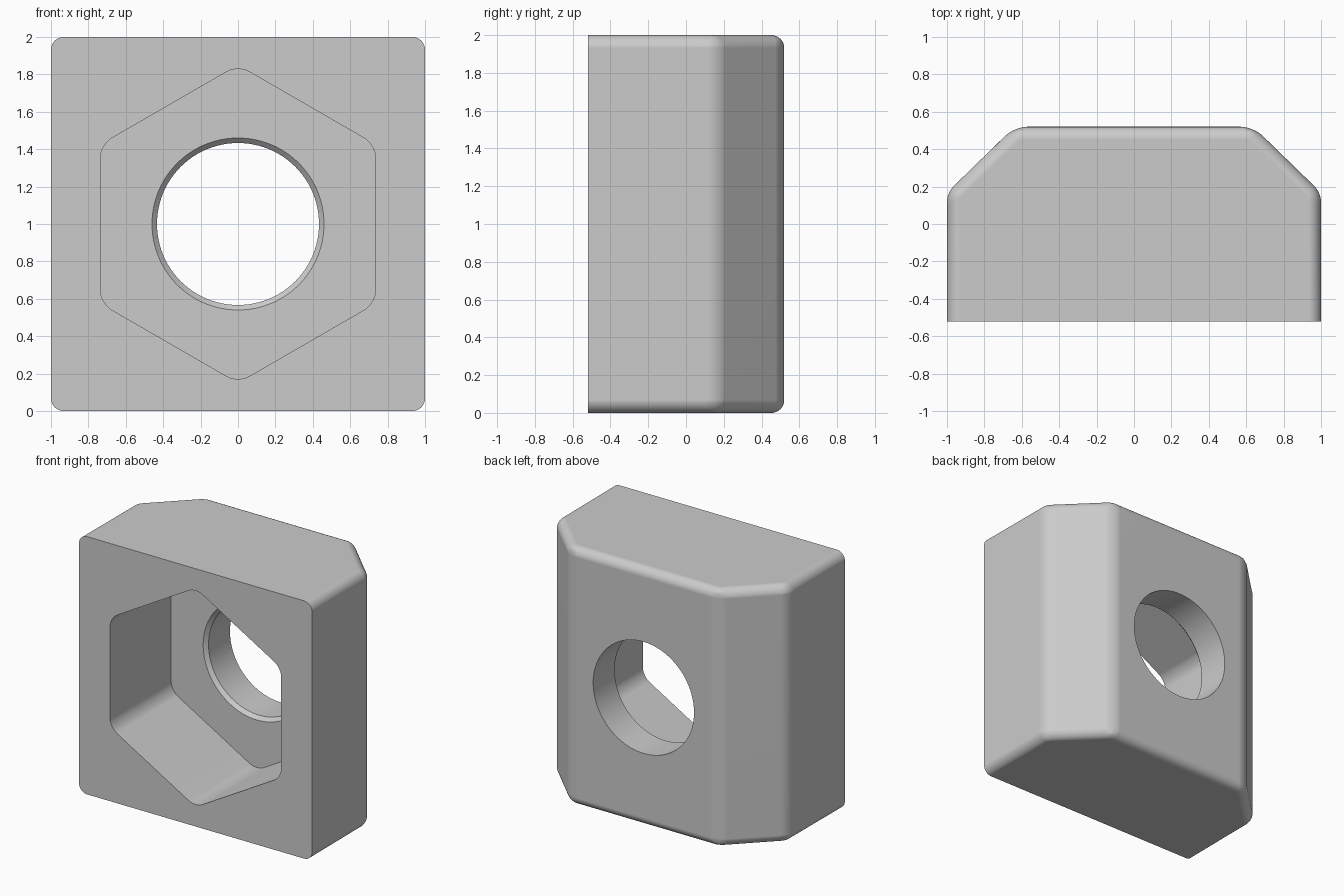
import bpy, bmesh, math
from mathutils import Matrix

if "Cube" in bpy.data.objects:
    bpy.data.objects.remove(bpy.data.objects["Cube"], do_unlink=True)

ROUND = 0.068        # edge radius
FRONT, BACK = -0.52, 0.52
FLOOR = 0.23         # bottom of the hexagonal pocket
BORE, RIM = 0.433, 0.46

grey = bpy.data.materials.new("plain grey")
grey.use_nodes = True
colour = (0.6, 0.6, 0.6, 1)
grey.diffuse_color = colour
grey.node_tree.nodes["Principled BSDF"].inputs["Base Color"].default_value = colour


def loft(rings):
    """Closed solid through matching rings of points."""
    bm = bmesh.new()
    loops = [[bm.verts.new(p) for p in ring] for ring in rings]
    n = len(loops[0])
    for a, b in zip(loops, loops[1:]):
        for i in range(n):
            j = (i + 1) % n
            bm.faces.new((a[i], a[j], b[j], b[i]))
    bm.faces.new(loops[0])
    bm.faces.new(loops[-1])
    bmesh.ops.recalc_face_normals(bm, faces=bm.faces)
    return bm


def ring(radius, y, sides):
    """Ring around the bore axis with a corner pointing up."""
    return [(radius * math.sin(math.tau * i / sides), y,
             1 + radius * math.cos(math.tau * i / sides)) for i in range(sides)]


def round_edges(bm, edges, segments):
    bmesh.ops.bevel(bm, geom=edges, offset=ROUND, offset_type='OFFSET',
                    segments=segments, profile=0.5, affect='EDGES', clamp_overlap=True)


def make_object(name, bm):
    mesh = bpy.data.meshes.new(name)
    bm.to_mesh(mesh)
    bm.free()
    mesh.materials.append(grey)
    ob = bpy.data.objects.new(name, mesh)
    bpy.context.collection.objects.link(ob)
    return ob


# Block: chamfered outline, every edge rounded except around the front
half = [(1, FRONT), (1, 0.168), (0.638, BACK)]
outline = half + [(-x, y) for x, y in reversed(half)]
bm = loft([[(x, y, z) for x, y in outline] for z in (0, 2)])
round_edges(bm, [e for e in bm.edges if any(v.co.y > FRONT + 0.01 for v in e.verts)], 8)
block = make_object("nut_block", bm)

# Hexagonal pocket cutter with rounded corners
bm = loft([ring(0.735 / math.cos(math.pi / 6), y, 6) for y in (FRONT - 0.2, FLOOR)])
round_edges(bm, [e for e in bm.edges
                 if abs(e.verts[0].co.y - e.verts[1].co.y) > 0.1], 6)
pocket = make_object("pocket_cutter", bm)

# Bore cutter with a chamfered mouth at the pocket floor
bore = make_object("bore_cutter", loft([
    ring(RIM, FLOOR - 0.1, 96), ring(RIM, FLOOR, 96),
    ring(BORE, FLOOR + RIM - BORE, 96), ring(BORE, BACK + 0.2, 96)]))

bpy.ops.object.select_all(action='DESELECT')
block.select_set(True)
bpy.context.view_layer.objects.active = block
for cutter in (pocket, bore):
    cut = block.modifiers.new(cutter.name, 'BOOLEAN')
    cut.operation = 'DIFFERENCE'
    cut.solver = 'EXACT'
    cut.object = cutter
    bpy.ops.object.modifier_apply(modifier=cut.name)
    bpy.data.objects.remove(cutter, do_unlink=True)

bpy.ops.object.shade_smooth_by_angle(angle=math.radians(30))
weighted = block.modifiers.new("flat_faces", 'WEIGHTED_NORMAL')
weighted.keep_sharp = True
